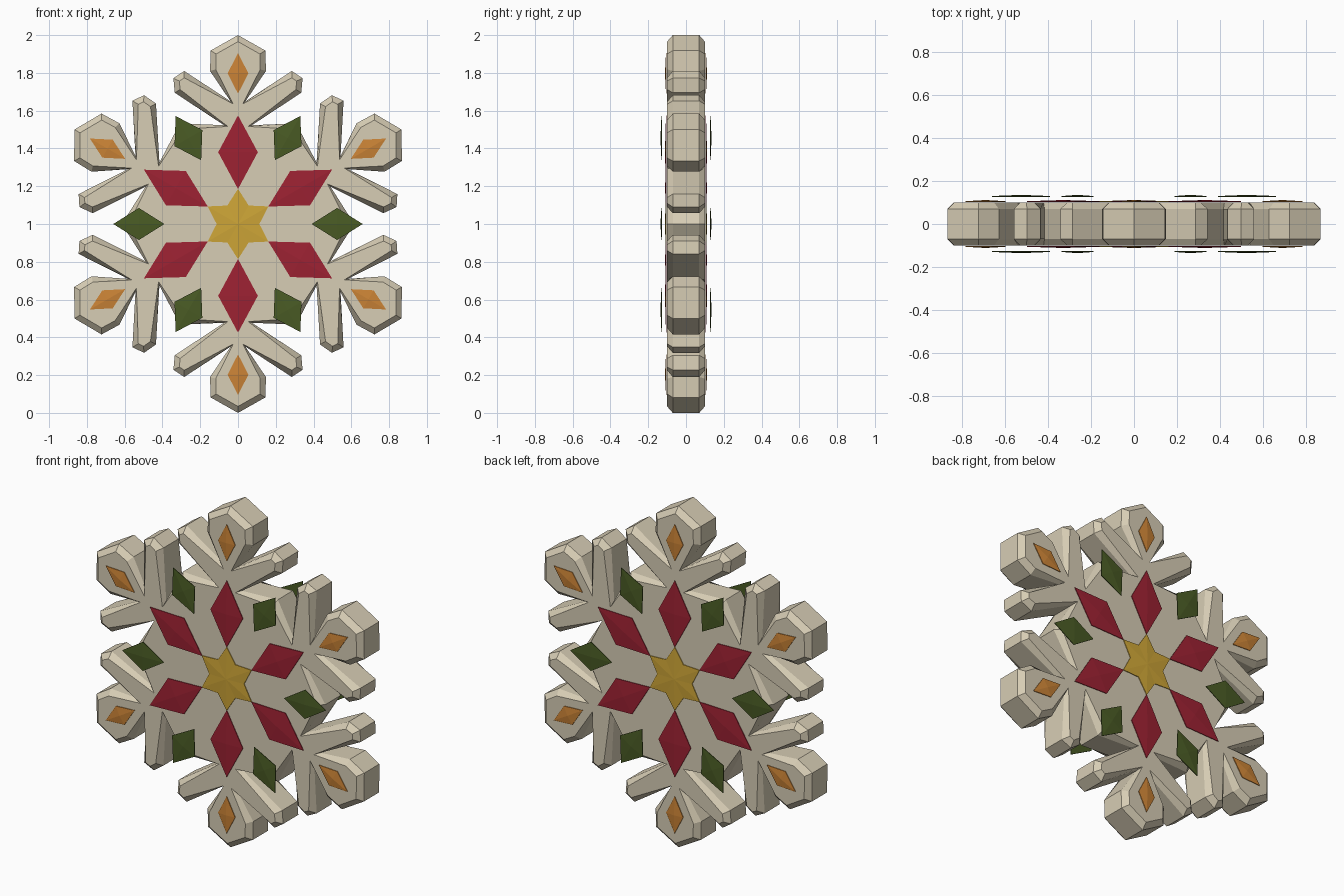
import bpy, bmesh
from math import sin, cos, pi
from mathutils import Vector, Matrix

cube = bpy.data.objects.get("Cube")
if cube:
    bpy.data.objects.remove(cube, do_unlink=True)


def material(name, rgb):
    m = bpy.data.materials.new(name)
    m.use_nodes = True
    m.diffuse_color = (*rgb, 1)
    m.node_tree.nodes["Principled BSDF"].inputs["Base Color"].default_value = (*rgb, 1)
    return m


cream = material("cream", (0.68, 0.61, 0.46))
red = material("deep red", (0.34, 0.016, 0.033))
green = material("dark green", (0.068, 0.105, 0.018))
gold = material("gold", (0.62, 0.38, 0.038))
orange = material("orange", (0.60, 0.23, 0.037))


def finish(name, bm, mat):
    bmesh.ops.recalc_face_normals(bm, faces=bm.faces[:])
    me = bpy.data.meshes.new(name)
    bm.to_mesh(me)
    bm.free()
    me.materials.append(mat)
    ob = bpy.data.objects.new(name, me)
    ob.location.z = 1
    bpy.context.collection.objects.link(ob)
    return ob


def turn(p, k):
    """Turn a 2D point clockwise by k sixths of a circle."""
    return Matrix.Rotation(-k * pi / 3, 2) @ Vector(p)


def ring(bm, pts, y):
    return [bm.verts.new((p[0], y, p[1])) for p in pts]


def bridge(bm, a, b):
    n = len(a)
    for i in range(n):
        j = (i + 1) % n
        bm.faces.new((a[i], a[j], b[j], b[i]))


def inset(pts, width):
    """Shrink a clockwise outline; tapered where it folds inward."""
    out = []
    for i, p in enumerate(pts):
        d0 = (p - pts[i - 1]).normalized()
        d1 = (pts[(i + 1) % len(pts)] - p).normalized()
        n0, n1 = Vector((d0.y, -d0.x)), Vector((d1.y, -d1.x))
        m = (n0 + n1).normalized()
        convex = d0.x * d1.y - d0.y * d1.x < 0
        out.append(p + m * (width / m.dot(n0) if convex else width * 0.7))
    return out


# Chamfered snowflake body: one half arm, mirrored and turned six times
half = [(0.145, 0.918), (0.148, 0.81), (0.04, 0.65), (0.285, 0.81),
        (0.342, 0.772), (0.335, 0.695), (0.074, 0.523)]
corner = (0.615 * sin(pi / 6), 0.615 * cos(pi / 6))
arm = [(-x, z) for x, z in reversed(half)] + [(0, 1)] + half + [corner]
outline = [turn(p, k) for k in range(6) for p in arm]
face = inset(outline, 0.03)
bm = bmesh.new()
loops = [ring(bm, face, -0.1), ring(bm, outline, -0.07),
         ring(bm, outline, 0.07), ring(bm, face, 0.1)]
for a, b in zip(loops, loops[1:]):
    bridge(bm, a, b)
bm.faces.new(loops[0])
bm.faces.new(loops[-1])
finish("snowflake_body", bm, cream)


# Faceted inlays, low pyramids on the front and back
def gem(name, pts, base, mat):
    centre = sum(pts, Vector((0, 0))) / len(pts)
    for side, label in ((-1, "front"), (1, "back")):
        bm = bmesh.new()
        low = ring(bm, pts, side * base)
        rim = ring(bm, pts, side * (base + 0.004))
        top = bm.verts.new((centre.x, side * (base + 0.0095), centre.y))
        bm.faces.new(low)
        bridge(bm, low, rim)
        for i in range(len(rim)):
            bm.faces.new((rim[i - 1], rim[i], top))
        finish(f"{name}_{label}", bm, mat)


def diamonds(name, inner, outer, width, base, mat, offset=0):
    mid = (inner + outer) / 2
    shape = [(0, inner), (-width, mid), (0, outer), (width, mid)]
    for k in range(6):
        gem(f"{name}_{k + 1}", [turn(p, k + offset) for p in shape], base, mat)


diamonds("red_petal", 0.185, 0.575, 0.105, 0.102, red)
diamonds("orange_tip_inlay", 0.69, 0.905, 0.055, 0.102, orange)
diamonds("green_leaf", 0.39, 0.66, 0.085, 0.126, green, 0.5)

# Six pointed star in the middle
star = [turn((0, 0.113 if k % 2 else 0.186), k / 2) for k in range(12)]
gem("centre_star", star, 0.102, gold)
